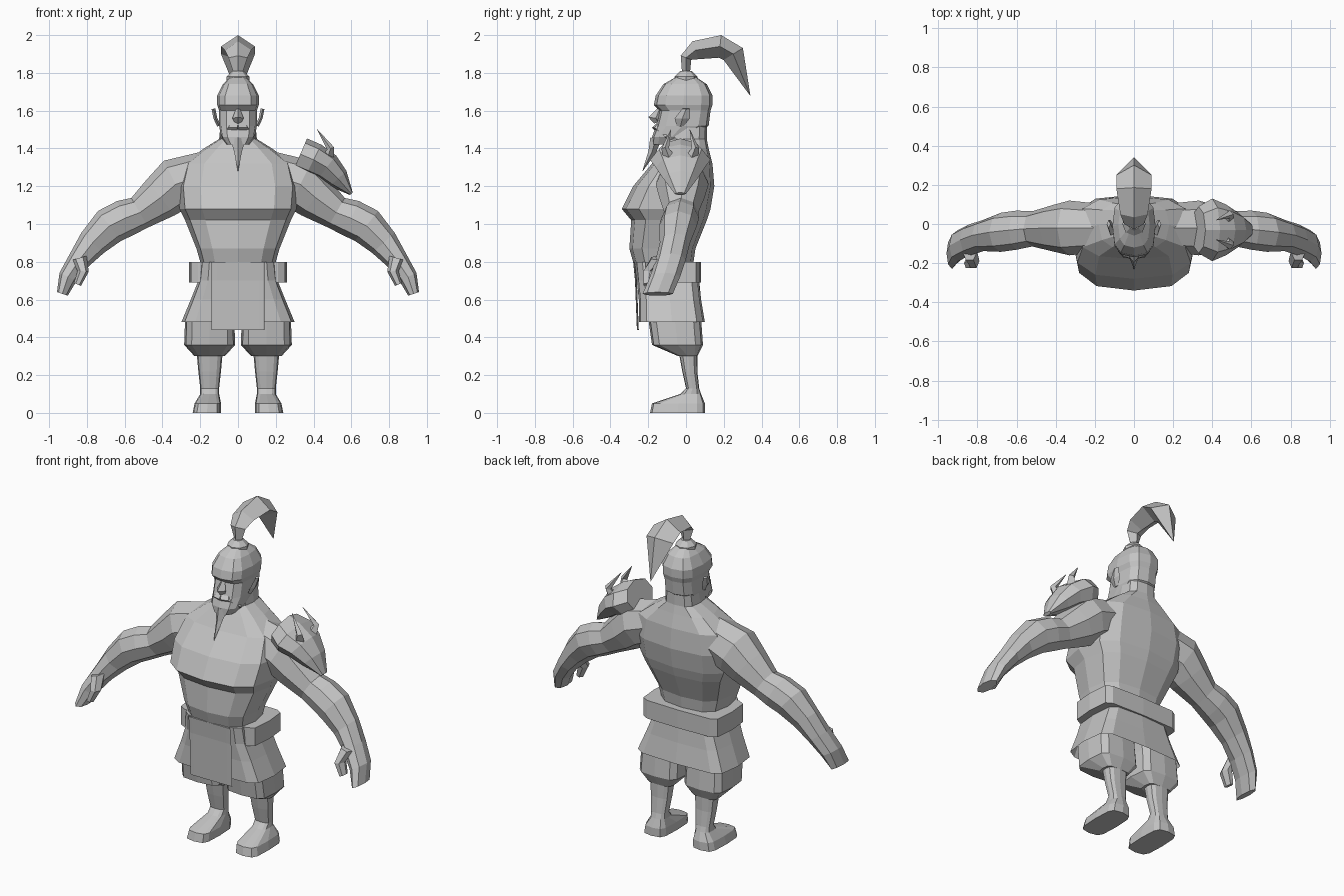
import bpy, bmesh
from math import sin, cos, pi, copysign
from mathutils import Vector

if "Cube" in bpy.data.objects:
    bpy.data.objects.remove(bpy.data.objects["Cube"], do_unlink=True)

tone = (.55, .55, .55, 1)
grey = bpy.data.materials.new("plain grey")
grey.use_nodes = True
grey.diffuse_color = tone
grey.node_tree.nodes["Principled BSDF"].inputs["Base Color"].default_value = tone

ACROSS_X, ACROSS_Y, ACROSS_Z = Vector((1, 0, 0)), Vector((0, 1, 0)), Vector((0, 0, 1))


def loft(name, rings, mirror=False, open_start=False):
    """Skin a list of equal-length point rings into one flat-shaded part."""
    bm = bmesh.new()
    loops = [[bm.verts.new(point) for point in ring] for ring in rings]
    count = len(loops[0])
    for lower, upper in zip(loops, loops[1:]):
        for i in range(count):
            j = (i + 1) % count
            bm.faces.new((lower[i], lower[j], upper[j], upper[i]))
    bm.faces.new(loops[-1])
    if not open_start:
        bm.faces.new(loops[0])
    bmesh.ops.recalc_face_normals(bm, faces=bm.faces)
    mesh = bpy.data.meshes.new(name)
    bm.to_mesh(mesh)
    bm.free()
    mesh.materials.append(grey)
    part = bpy.data.objects.new(name, mesh)
    bpy.context.collection.objects.link(part)
    if mirror:
        part.modifiers.new("Mirror", "MIRROR").use_mirror_merge = False


def level(z, wide, front, back, x=0, roundness=.7, sides=12):
    """Horizontal ring; front and back are distances from y = 0."""
    def bulge(value):
        return copysign(abs(value) ** roundness, value) if abs(value) > .001 else 0
    middle, reach = (back - front) / 2, (back + front) / 2
    angles = [2 * pi * i / sides for i in range(sides)]
    return [(x + wide * bulge(sin(a)), middle - reach * bulge(cos(a)), z) for a in angles]


def tube(name, path, thick, wide, across, sides=4, mirror=False):
    """Tapering limb: rings stand square to the path, wide along the across axis."""
    path = [Vector(point) for point in path]
    rings = []
    for i, centre in enumerate(path):
        tangent = path[min(i + 1, len(path) - 1)] - path[max(i - 1, 0)]
        up = across.cross(tangent).normalized()
        angles = [2 * pi * k / sides for k in range(sides)]
        rings.append([centre + up * thick[i] * cos(a) + across * wide[i] * sin(a)
                      for a in angles])
    loft(name, rings, mirror)


# Torso with overhanging chest, sloping shoulders and neck
loft("torso", [
    level(z=.7, wide=.2, front=.25, back=.05),
    level(z=.8, wide=.2, front=.28, back=.04),
    level(z=.87, wide=.22, front=.3, back=.05),
    level(z=1.02, wide=.28, front=.29, back=.11),
    level(z=1.08, wide=.31, front=.34, back=.13),
    level(z=1.2, wide=.32, front=.28, back=.15),
    level(z=1.32, wide=.29, front=.18, back=.14),
    level(z=1.4, wide=.18, front=.13, back=.12),
    level(z=1.45, wide=.1, front=.1, back=.11),
    level(z=1.55, wide=.09, front=.08, back=.11),
])

# Arms, drifting forward towards mitten hands
arm = [(.15, 1.27), (.33, 1.21), (.41, 1.14), (.52, 1.06), (.6, 1.03), (.68, .99),
       (.77, .9), (.84, .81), (.9, .72), (.93, .63)]
thick = [.12, .14, .12, .09, .1, .1, .08, .06, .05, .03]
tube("arms", [(x, -.02 - .13 * (i / (len(arm) - 1)) ** 3, z) for i, (x, z) in enumerate(arm)],
     thick, [max(t, .08) for t in thick], ACROSS_Y, sides=8, mirror=True)
tube("thumbs", [(.84, -.14, .82), (.82, -.19, .75), (.85, -.2, .68)],
     thick=[.04, .03, .02], wide=[.05, .04, .03], across=ACROSS_Y, sides=6, mirror=True)

# Flared skirt, belt and front apron
loft("skirt", [
    level(z=.48, wide=.3, front=.25, back=.1, roundness=.4),
    level(z=.6, wide=.25, front=.25, back=.08, roundness=.4),
    level(z=.7, wide=.21, front=.26, back=.07, roundness=.4),
    level(z=.8, wide=.2, front=.27, back=.05, roundness=.4),
], open_start=True)
loft("belt", [level(z, wide=.26, front=.22, back=.08, roundness=.3) for z in (.69, .8)])
loft("apron", [
    level(z, wide=.14, front=front, back=.01 - front, roundness=.3)
    for z, front in ((.44, .26), (.7, .27), (.8, .28))
])

# Baggy trousers
loft("trousers", [
    level(z=.7, x=.1, wide=.1, front=.2, back=.05, roundness=.5),
    level(z=.5, x=.15, wide=.13, front=.2, back=.08, roundness=.5),
    level(z=.36, x=.15, wide=.135, front=.18, back=.09, roundness=.5),
    level(z=.3, x=.15, wide=.08, front=.04, back=.06, roundness=.5),
], mirror=True)

# Shins running into long flat feet
loft("legs", [
    level(z=.33, x=.15, wide=.07, front=.04, back=.06),
    level(z=.22, x=.15, wide=.06, front=.02, back=.06),
    level(z=.13, x=.15, wide=.05, front=0, back=.07),
    level(z=.1, x=.15, wide=.05, front=.03, back=.08),
    level(z=.05, x=.16, wide=.07, front=.18, back=.1, roundness=.5),
    level(z=0, x=.165, wide=.075, front=.19, back=.1, roundness=.5),
], mirror=True)

# Head, from the chin up over brow and crown
loft("head", [
    level(z=1.42, wide=.06, front=.18, back=-.02),
    level(z=1.46, wide=.09, front=.18, back=.03),
    level(z=1.52, wide=.1, front=.16, back=.12),
    level(z=1.6, wide=.1, front=.14, back=.13),
    level(z=1.63, wide=.11, front=.17, back=.14),
    level(z=1.68, wide=.11, front=.16, back=.14),
    level(z=1.74, wide=.08, front=.12, back=.11),
    level(z=1.78, wide=.04, front=.05, back=.05),
])
tube("nose", [(0, -.14, 1.61), (0, -.16, 1.56), (0, -.15, 1.54)],
     thick=[.01, .04, .02], wide=[.01, .03, .02], across=ACROSS_X)
tube("moustache", [(0, -.16, 1.51), (.04, -.15, 1.51), (.09, -.1, 1.46)],
     thick=[.02, .02, .01], wide=[.02, .02, .01], across=ACROSS_Z, mirror=True)
tube("ears", [(.1, -.03, 1.52), (.12, -.02, 1.56), (.13, 0, 1.61)],
     thick=[.01, .01, .01], wide=[.02, .04, .02], across=ACROSS_Y, mirror=True)
tube("beard", [(0, -.16, 1.45), (0, -.18, 1.38), (0, -.23, 1.28)],
     thick=[.03, .02, .001], wide=[.04, .02, .001], across=ACROSS_X)

# Bun and swept-back ponytail
loft("bun", [level(z, wide=r, front=r, back=r, roundness=1, sides=8)
             for z, r in ((1.75, .06), (1.78, .06), (1.81, .03))])
tube("ponytail", [(0, 0, 1.79), (0, 0, 1.88), (0, .05, 1.92),
                  (0, .18, 1.94), (0, .25, 1.9), (0, .34, 1.68)],
     thick=[.02, .03, .05, .06, .06, .001], wide=[.02, .05, .07, .09, .09, .001],
     across=ACROSS_X)

# Beast-head guard on the left shoulder, with a pair of curved horns
tube("shoulder_guard", [(.33, -.03, 1.37), (.4, -.03, 1.34), (.47, -.03, 1.3),
                        (.53, -.03, 1.24), (.6, -.03, 1.16)],
     thick=[.09, .09, .08, .06, .01], wide=[.12, .16, .13, .09, .03],
     across=ACROSS_Y, sides=8)
for side, label in ((-1, "front"), (1, "back")):
    horn = [(.47, .05, 1.34), (.49, .08, 1.4), (.42, .05, 1.5)]
    tube(label + "_guard_horn", [(x, side * y - .03, z) for x, y, z in horn],
         thick=[.04, .02, .001], wide=[.04, .02, .001], across=ACROSS_Y)
